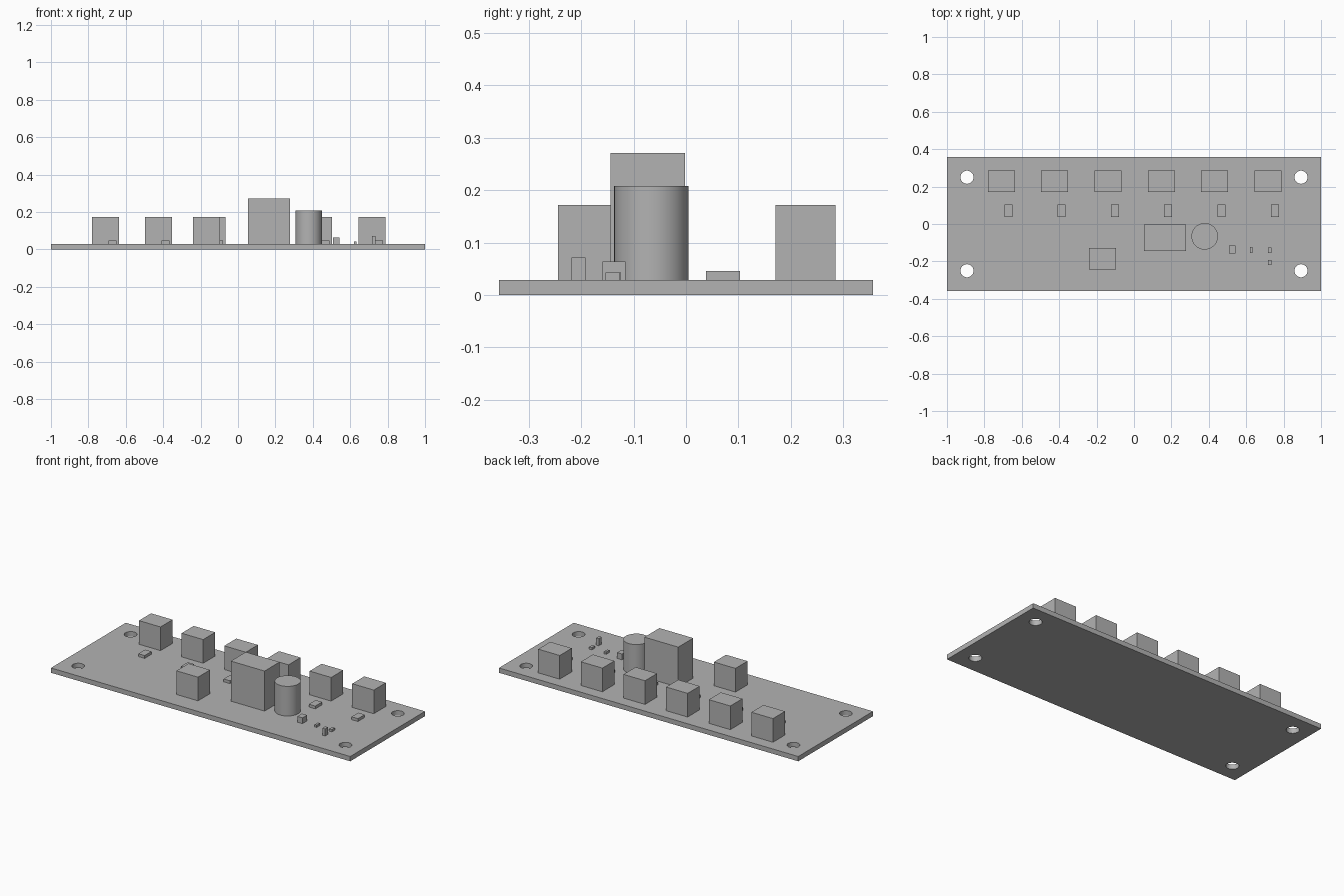
import bpy
import math

cube = bpy.data.objects.get("Cube")
if cube:
    bpy.data.objects.remove(cube, do_unlink=True)

BOARD_TOP = 0.029
grey = bpy.data.materials.new("plain grey")
grey.use_nodes = True
colour = (0.45, 0.45, 0.45, 1)
grey.diffuse_color = colour
grey.node_tree.nodes["Principled BSDF"].inputs["Base Color"].default_value = colour


def box(name, x, y, width, depth, top, bottom=BOARD_TOP):
    """Box centred on x, y and standing between bottom and top."""
    bpy.ops.mesh.primitive_cube_add(size=1, location=(x, y, (top + bottom) / 2))
    ob = bpy.context.object
    ob.name = name
    ob.scale = (width, depth, top - bottom)
    bpy.ops.object.transform_apply(location=False, rotation=False, scale=True)
    ob.data.materials.append(grey)
    return ob


def cylinder(name, x, y, radius, bottom, top):
    bpy.ops.mesh.primitive_cylinder_add(
        vertices=48, radius=radius, depth=top - bottom,
        location=(x, y, (top + bottom) / 2))
    ob = bpy.context.object
    ob.name = name
    ob.data.materials.append(grey)
    bpy.ops.object.shade_smooth_by_angle(angle=math.radians(30))
    return ob


# Circuit board with four mounting holes
board = box("circuit_board", 0, 0, 2, 0.714, BOARD_TOP, 0)
for sx in (-1, 1):
    for sy in (-1, 1):
        cutter = cylinder("hole_cutter", sx * 0.893, sy * 0.25, 0.035, -0.05, 0.1)
        cutter.hide_render = True
        cutter.hide_set(True)
        cut = board.modifiers.new("mounting_hole", 'BOOLEAN')
        cut.operation = 'DIFFERENCE'
        cut.solver = 'EXACT'
        cut.object = cutter

# Apply the cuts and remove the cutters
bpy.context.view_layer.objects.active = board
for mod in list(board.modifiers):
    cutter = mod.object
    bpy.ops.object.modifier_apply(modifier=mod.name)
    bpy.data.objects.remove(cutter, do_unlink=True)
bpy.ops.object.select_all(action='DESELECT')
board.select_set(True)
bpy.ops.object.shade_smooth_by_angle(angle=math.radians(30))

# Row of terminal blocks, each with a small chip in front
for i in range(6):
    x = -0.709 + i * 0.285
    box(f"terminal_block_{i + 1}", x, 0.228, 0.144, 0.115, 0.172)
    box(f"chip_{i + 1}", x + 0.037, 0.071, 0.043, 0.065, 0.046)

# Power input, relay and capacitor
box("power_terminal", -0.168, -0.187, 0.144, 0.115, 0.172)
box("relay", 0.166, -0.073, 0.226, 0.143, 0.271)
cylinder("capacitor", 0.378, -0.066, 0.071, BOARD_TOP, 0.208)

# Small surface parts on the right
box("regulator", 0.525, -0.137, 0.034, 0.044, 0.064)
box("resistor", 0.627, -0.139, 0.014, 0.03, 0.043)
box("small_diode", 0.726, -0.14, 0.018, 0.028, 0.043)
box("indicator_light", 0.726, -0.205, 0.018, 0.027, 0.072)
